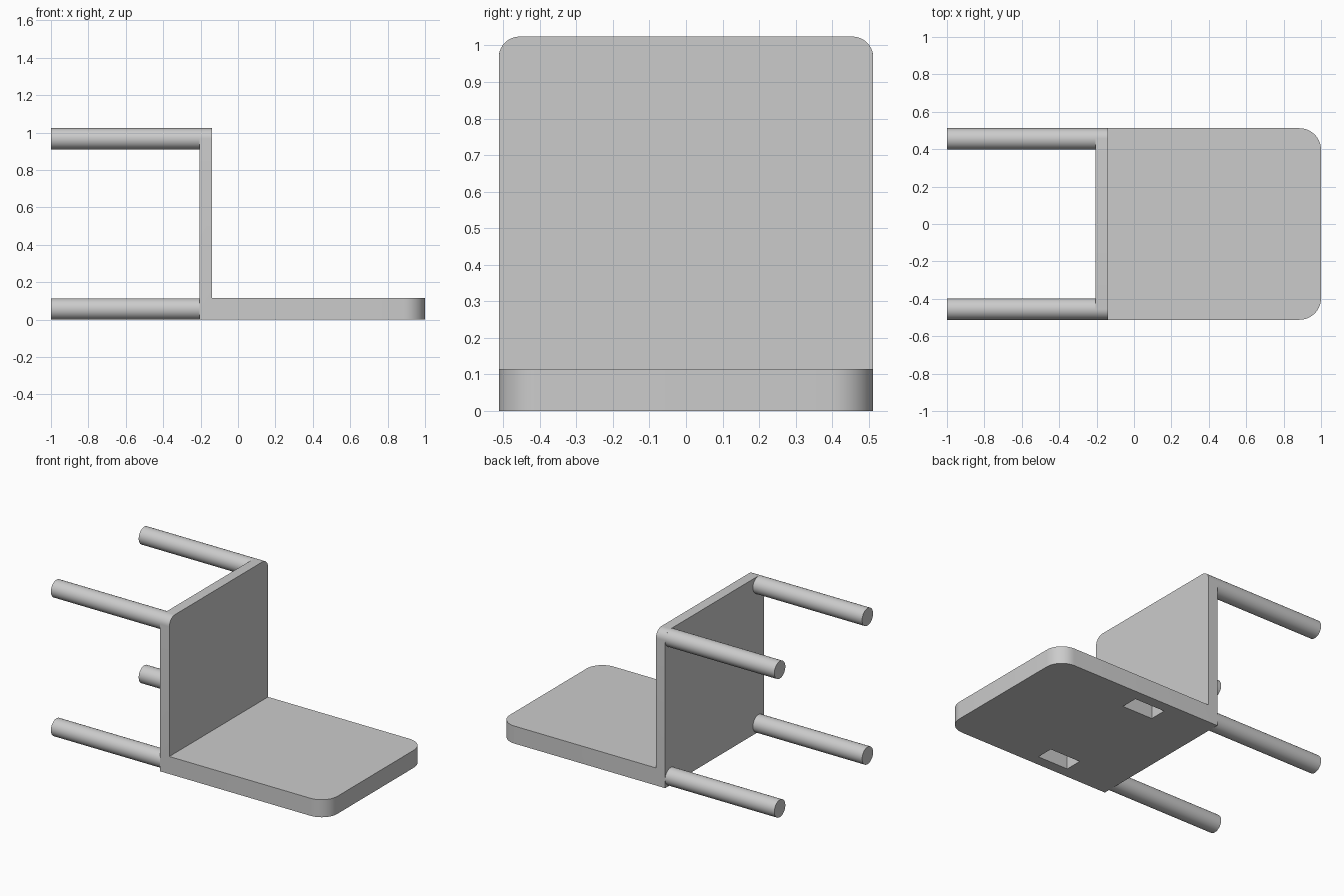
import bpy, bmesh, math
from mathutils import Matrix

if "Cube" in bpy.data.objects:
    bpy.data.objects.remove(bpy.data.objects["Cube"])

W, H = 0.512, 1.024            # half width, height of the seat slab
X0, X1, T = -0.207, -0.14, 0.115  # seat faces and backrest thickness
R = 0.057                      # leg radius

grey = bpy.data.materials.new("light_grey")
grey.diffuse_color = (0.6, 0.6, 0.6, 1)
grey.use_nodes = True
grey.node_tree.nodes["Principled BSDF"].inputs["Base Color"].default_value = grey.diffuse_color


def finish(bm, name):
    bmesh.ops.recalc_face_normals(bm, faces=bm.faces[:])
    mesh = bpy.data.meshes.new(name)
    bm.to_mesh(mesh)
    bm.free()
    mesh.materials.append(grey)
    obj = bpy.data.objects.new(name, mesh)
    bpy.context.collection.objects.link(obj)
    return obj


def smooth(obj):
    bpy.ops.object.select_all(action='DESELECT')
    obj.select_set(True)
    bpy.context.view_layer.objects.active = obj
    bpy.ops.object.shade_smooth_by_angle(angle=math.radians(30))


def round_edges(bm, test, radius):
    edges = [e for e in bm.edges if all(test(v.co) for v in e.verts)
             and abs(e.verts[0].co.y - e.verts[1].co.y) < 1e-4]
    bmesh.ops.bevel(bm, geom=edges, offset=radius, segments=10,
                    profile=0.5, affect='EDGES')


# Seat and backrest: one L profile pulled across the width
bm = bmesh.new()
profile = [(X0, 0), (1, 0), (1, T), (X1, T), (X1, H), (X0, H)]
face = bm.faces.new([bm.verts.new((x, -W, z)) for x, z in profile])
new = bmesh.ops.extrude_face_region(bm, geom=[face])["geom"]
bmesh.ops.translate(bm, vec=(0, 2 * W, 0),
                    verts=[g for g in new if isinstance(g, bmesh.types.BMVert)])
round_edges(bm, lambda c: c.x > 0.99, 0.115)       # backrest corners
round_edges(bm, lambda c: c.z > H - 0.01, R)       # seat corners
body = finish(bm, "seat_and_backrest")

# Two blind pockets in the rear of the backrest
bm = bmesh.new()
for s in (-1, 1):
    bmesh.ops.create_cube(bm, size=1, matrix=Matrix.Translation((0.25, s * 0.385, 0))
                          @ Matrix.Diagonal((0.22, 0.113, 0.19, 1)))
cutter = finish(bm, "pocket_cutter")
cutter.hide_render = True
mod = body.modifiers.new("pockets", 'BOOLEAN')
mod.operation, mod.solver, mod.object = 'DIFFERENCE', 'EXACT', cutter
bpy.context.view_layer.objects.active = body
bpy.ops.object.modifier_apply(modifier=mod.name)
bpy.data.objects.remove(cutter)
smooth(body)

# Four round legs
for side, y in (("left", -W + R), ("right", W - R)):
    for end, z in (("back", R), ("front", H - R)):
        bm = bmesh.new()
        bmesh.ops.create_cone(
            bm, cap_ends=True, segments=32, radius1=R, radius2=R, depth=X0 + 1,
            matrix=Matrix.Translation(((X0 - 1) / 2, y, z))
            @ Matrix.Rotation(math.pi / 2, 4, 'Y'))
        smooth(finish(bm, f"{end}_{side}_leg"))
